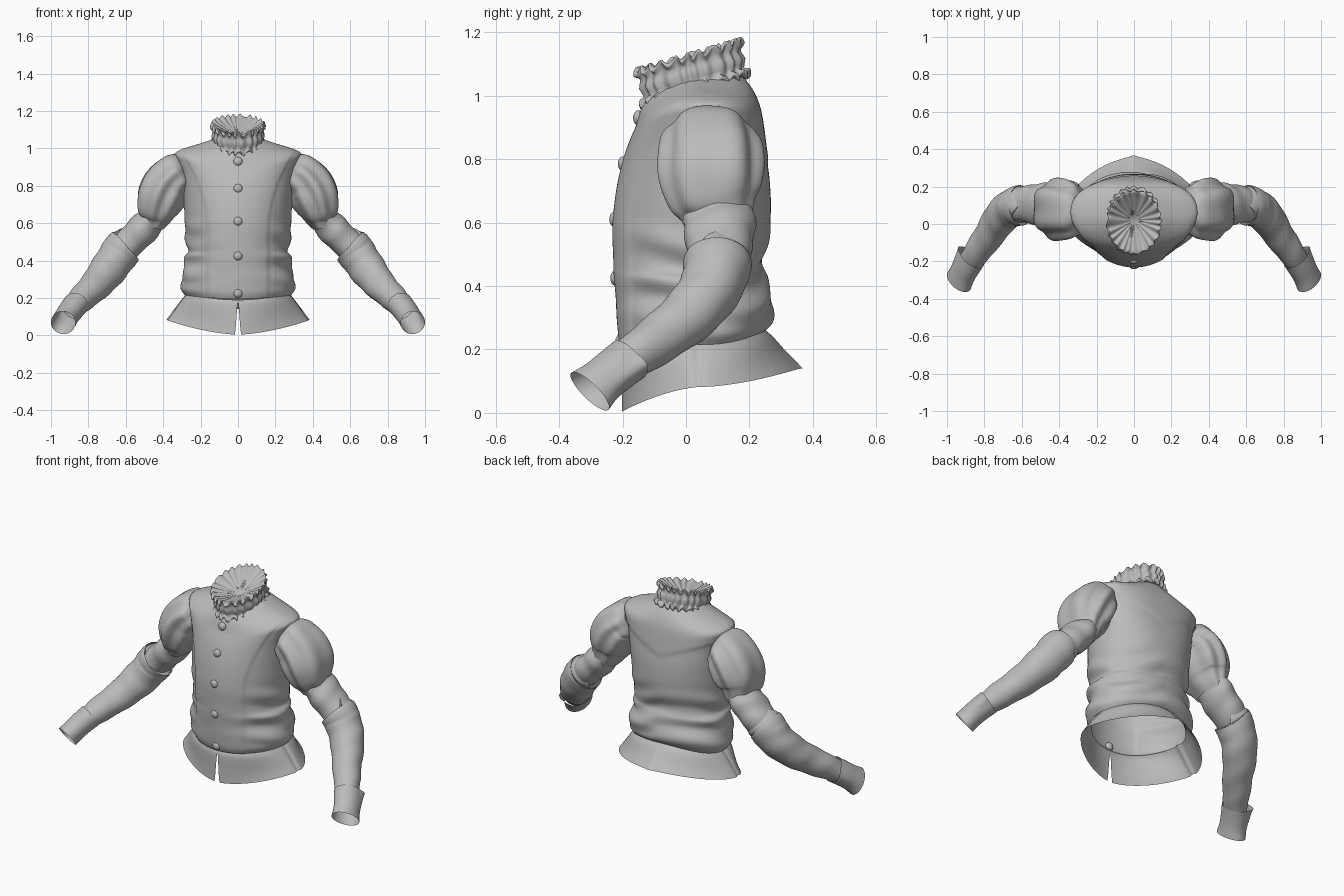
import bpy, bmesh, math
from mathutils import Vector
from math import sin, cos, pi, exp

if "Cube" in bpy.data.objects:
    bpy.data.objects.remove(bpy.data.objects["Cube"])

grey = bpy.data.materials.new("grey cloth")
grey.diffuse_color = (0.5, 0.5, 0.5, 1)
grey.use_nodes = True
grey.node_tree.nodes["Principled BSDF"].inputs["Base Color"].default_value = grey.diffuse_color


def spline(rows, n):
    """Resample a table of rows smoothly, n steps per span."""
    out = []
    for i in range(len(rows) - 1):
        quad = [rows[max(0, min(len(rows) - 1, i + k))] for k in (-1, 0, 1, 2)]
        for j in range(n + (i == len(rows) - 2)):
            t = j / n
            out.append([b + 0.5 * t * (c - a + t * (2*a - 5*b + 4*c - d + t * (3*(b - c) + d - a)))
                        for a, b, c, d in zip(*quad)])
    return out


def skin(name, rings, closed=True, tip=None, mirror=False, angle=50):
    """Join rings of points into one smooth sheet."""
    bm = bmesh.new()
    vs = [[bm.verts.new(p) for p in r] for r in rings]
    n = len(rings[0])
    for a, b in zip(vs, vs[1:]):
        for i in range(n if closed else n - 1):
            j = (i + 1) % n
            bm.faces.new((a[i], a[j], b[j], b[i]))
    if tip:
        c = bm.verts.new(tip)
        for i in range(n):
            bm.faces.new((vs[-1][i], vs[-1][(i + 1) % n], c))
    me = bpy.data.meshes.new(name)
    bm.to_mesh(me)
    bm.free()
    return finish(name, me, mirror, angle)


def finish(name, me, mirror=False, angle=50):
    ob = bpy.data.objects.new(name, me)
    bpy.context.collection.objects.link(ob)
    me.materials.append(grey)
    bpy.ops.object.select_all(action='DESELECT')
    ob.select_set(True)
    bpy.context.view_layer.objects.active = ob
    bpy.ops.object.shade_smooth_by_angle(angle=math.radians(angle))
    if mirror:
        ob.modifiers.new("mirror", 'MIRROR').use_axis[0] = True
    return ob


def step(a, b, x):
    t = max(0, min(1, (x - a) / (b - a)))
    return t * t * (3 - 2 * t)


def oval(row, th, power=0.9):
    """Point on a body ring: side height, half width, front y, front z, back y, back z."""
    zs, hw, yf, zf, yb, zb = row
    c, s = cos(th), sin(th)
    cx = math.copysign(abs(c) ** power, c)
    sy = math.copysign(abs(s) ** power, s)
    yc = 0.05
    y = yc + (sy * (yb - yc) if s > 0 else sy * (yc - yf))
    return Vector((hw * cx, y, zs + ((zb if s > 0 else zf) - zs) * s * s))


# Body: waist to neckline with waist folds, front panel seams and back yoke
body_rows = [
    (.215, .285, -.195, .195, .245, .255), (.25, .305, -.207, .23, .268, .285),
    (.31, .302, -.213, .30, .276, .34), (.37, .282, -.217, .36, .262, .39),
    (.42, .290, -.221, .42, .252, .43), (.455, .268, -.224, .46, .243, .47),
    (.53, .283, -.226, .53, .258, .54), (.62, .285, -.226, .61, .268, .62),
    (.75, .292, -.212, .72, .264, .73), (.86, .305, -.19, .81, .252, .82),
    (.93, .325, -.17, .865, .243, .89), (.972, .333, -.155, .9, .235, .94),
    (.998, .29, -.147, .925, .226, .975), (1.025, .205, -.138, .955, .21, 1.02),
    (1.05, .13, -.125, .985, .18, 1.06)]
SEG = 160
rings = []
for row in spline(body_rows, 6):
    ring = []
    for i in range(SEG):
        th = 2 * pi * i / SEG
        back = step(-.2, .2, sin(th))
        upper = step(.55, .85, row[0]) * (1 - step(.99, 1.04, row[0]))
        p = oval(row, th, 1.0 - back * (.04 + .14 * upper))
        out = Vector((cos(th), sin(th), 0))
        side = abs(cos(th))
        low = step(.22, .3, p.z) * (1 - step(.48, .68, p.z))
        fold = sin(p.z * 48 + 2.5 * sin(2 * th) + 9 * abs(p.x)) * .007 * low
        fold *= .1 + .9 * step(.4, .9, side) if p.y < 0 else .9
        seam = .16 + .75 * max(0, p.z - .55) ** 2
        raised = (1 - step(seam - .008, seam + .008, abs(p.x))) if p.y < .05 else \
            step(-.012, .012, p.z - .79 - .4 * abs(p.x))
        ring.append(p + out * (fold + .005 * raised * (1 - step(.97, 1.03, p.z))))
    rings.append(ring)
skin("body", rings)

# Flared skirt with a slit at the front, a crease at each hip and a ridge at the back
rings = []
for row in spline([(.225, .275, -.19, .19, .245, .265), (.195, .30, -.198, .165, .273, .24),
                   (.14, .342, -.201, .09, .312, .19), (.082, .385, -.203, .004, .358, .14)], 5):
    gap = .078 * (row[0] < .21) * (.21 - row[0]) / .13
    flare = 1 - step(.1, .22, row[0])
    ring = []
    for i in range(121):
        th = -pi / 2 + gap + (2 * pi - 2 * gap) * i / 120
        p = oval(row, th, 1.0 + .22 * flare)
        crease = exp(-((p.y - .04) / .012) ** 2) * .01
        ridge = exp(-abs(p.x) / .025) * .01 * flare * (p.y > 0)
        ring.append(p + Vector((-cos(th) * crease, ridge, 0)))
    rings.append(ring)
skin("waist_skirt", rings, closed=False)

# Buttons down the front
for k, (y, z) in enumerate(((-.15, .93), (-.198, .785), (-.225, .61), (-.222, .425), (-.206, .225))):
    bm = bmesh.new()
    bmesh.ops.create_uvsphere(bm, u_segments=20, v_segments=12, radius=.024)
    for v in bm.verts:
        v.co = Vector((v.co.x, v.co.y * .7 + y, v.co.z + z))
    me = bpy.data.meshes.new("button")
    bm.to_mesh(me)
    bm.free()
    finish(f"button_{k + 1}", me)

# Pleated neck ruff: frilled lower edge, gathered band, frilled upper edge, funnel lining
FRILL = 22
ruff_rows = [  # height, radius scale, pleat depth, edge flutter
    (.012, .93, .0, .0), (.0, 1.06, .03, .010), (.012, 1.11, .035, .011), (.026, 1.0, .02, .004),
    (.055, 1.05, .035, .0), (.082, 1.0, .025, .003), (.098, 1.05, .035, .008), (.108, 1.1, .035, .012),
    (.115, 1.05, .03, .009), (.108, .95, .015, .004), (.085, .6, .015, .002), (.065, .25, .01, .001)]
rings = []
for h, r, depth, flutter in spline(ruff_rows, 2):
    ring = []
    for i in range(FRILL * 10):
        th = 2 * pi * i / (FRILL * 10)
        ph = FRILL * th + 1.3 * sin(3 * th) + .8 * sin(7 * th)
        rr = r * (1 + depth * sin(ph))
        x, y = .132 * rr * cos(th), .155 * rr * sin(th)
        z = 1.014 + h + .29 * y + flutter * cos(ph + 6 * h)
        ring.append((x, .03 - .2 * h + y, z))
    rings.append(ring)
skin("neck_ruff", rings, tip=(0, .02, 1.06), angle=70)


def tube(name, rows, n, seg, shape, angle=50):
    """Sleeve along x, y, z, depth radius, height radius; shape gives a radius factor."""
    pts = spline(rows, n)
    rings = []
    for k, (x, y, z, ru, rv) in enumerate(pts):
        a, b = pts[max(0, k - 1)], pts[min(len(pts) - 1, k + 1)]
        t = (Vector(b[:3]) - Vector(a[:3])).normalized()
        u = Vector((0, 1, 0))
        u = (u - t * u.dot(t)).normalized()
        v = t.cross(u)
        f = k / (len(pts) - 1)
        ring = []
        for i in range(seg):
            th = 2 * pi * i / seg
            d = u * cos(th) * ru + v * sin(th) * rv
            ring.append(Vector((x, y, z)) + d * shape(f, th, d.normalized()))
        rings.append(ring)
    return skin(name, rings, mirror=True, angle=angle)


# Puffed upper sleeve with gathered folds
def puff(f, th, d):
    w = .25 + .75 * sin(pi * f)
    return 1 + w * (.06 * sin(7 * th + .8 * sin(2 * th)) + .02 * sin(4 * th + 6 * f))


tube("puffed_sleeve", [
    (.285, .075, .885, .09, .09), (.31, .075, .872, .135, .112), (.347, .075, .845, .152, .122),
    (.383, .08, .80, .16, .132), (.413, .08, .74, .16, .13), (.433, .085, .68, .145, .112),
    (.445, .095, .63, .118, .086), (.458, .1, .585, .1, .06)],
    6, 108, puff, 70)

# Plain sleeve from puff to elbow
tube("upper_sleeve", [
    (.435, .1, .665, .1, .06), (.475, .105, .605, .112, .08), (.54, .105, .535, .107, .085),
    (.615, .1, .465, .09, .08)], 7, 64,
    lambda f, th, d: 1 + .03 * sin(16 * f + 2 * cos(th)) + .015 * sin(4 * th + 6 * f))

# Lower sleeve with a loose lip at the elbow and soft wrinkles
tube("lower_sleeve", [
    (.615, .1, .465, .096, .088), (.605, .1, .474, .106, .1), (.616, .098, .462, .108, .105),
    (.655, .085, .408, .1, .102), (.71, .035, .333, .092, .096), (.767, -.047, .262, .082, .083),
    (.832, -.138, .198, .073, .072), (.888, -.217, .14, .06, .056)], 7, 64,
    lambda f, th, d: 1 + step(.3, .4, f) * (.022 * sin(38 * f + 2.5 * cos(th)) + .015 * sin(3 * th + 11 * f)))

# Turned-back cuff with a pointed corner on the outside
corner = Vector((.88, .33, -.33)).normalized()
tube("cuff", [
    (.865, -.18, .168, .078, .068), (.891, -.222, .136, .076, .066), (.916, -.266, .1, .076, .064),
    (.935, -.303, .068, .086, .065)], 5, 64,
    lambda f, th, d: 1 + .65 * (1 - f) ** 2 * max(0, d.dot(corner)) ** 16 + .02 * sin(2 * th))
